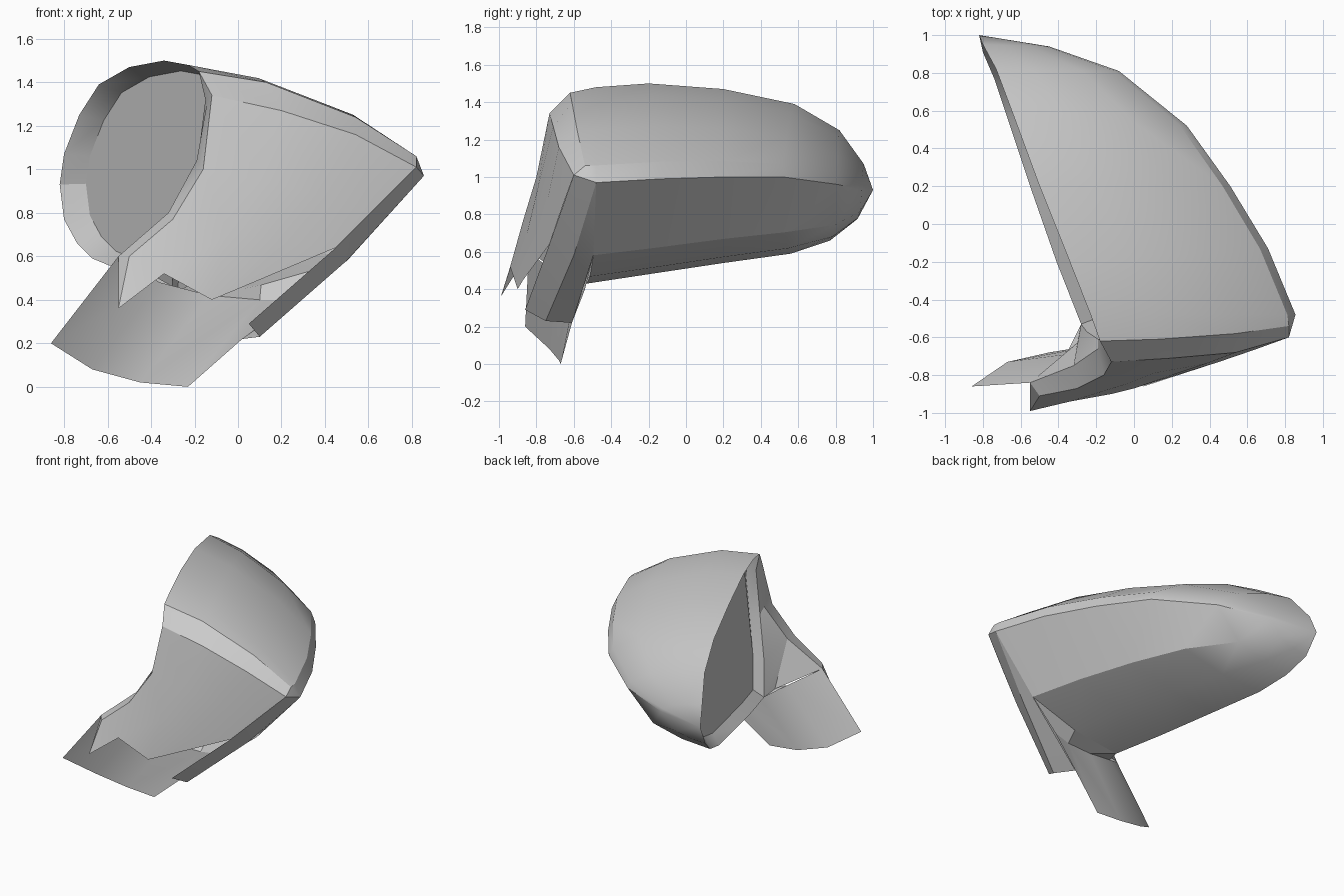
import bpy, bmesh, math
from mathutils import Vector as V

if "Cube" in bpy.data.objects:
    bpy.data.objects.remove(bpy.data.objects["Cube"])


def build(name, strips, polys=()):
    """Skin each strip (list of equal-length point rows) and add loose polygons."""
    bm = bmesh.new()
    for rows in strips:
        grid = [[bm.verts.new(p) for p in row] for row in rows]
        for a, b in zip(grid, grid[1:]):
            for i in range(len(a) - 1):
                bm.faces.new((a[i], a[i + 1], b[i + 1], b[i]))
    for poly in polys:
        bm.faces.new([bm.verts.new(p) for p in poly])
    bmesh.ops.remove_doubles(bm, verts=bm.verts, dist=0.002)
    bmesh.ops.recalc_face_normals(bm, faces=bm.faces)
    me = bpy.data.meshes.new(name)
    bm.to_mesh(me)
    bm.free()
    ob = bpy.data.objects.new(name, me)
    bpy.context.collection.objects.link(ob)
    bpy.context.view_layer.objects.active = ob
    ob.select_set(True)
    bpy.ops.object.shade_smooth_by_angle(angle=math.radians(25))
    ob.select_set(False)
    return ob


# Stations from the far tip to the front: rim top, outer ridge, rim bottom
tip = V((-.82, 1.0, .93))
top = [V(p) for p in [(-.80, .95, 1.07), (-.73, .82, 1.25), (-.64, .58, 1.39),
                      (-.50, .20, 1.47), (-.34, -.20, 1.50), (-.23, -.48, 1.48)]]
ridge = [V(p) for p in [(-.45, .94, .93), (-.08, .81, .96), (.28, .52, 1.0),
                        (.51, .20, 1.0), (.71, -.13, .99), (.855, -.48, .97)]]
low = [V(p) for p in [(-.80, .91, .77), (-.74, .77, .66), (-.67, .56, .59),
                      (-.55, .20, .54), (-.41, -.20, .48), (-.28, -.53, .43)]]
upper_shape = [(0, 0), (.3, .12), (.7, .45), (.96, .82), (1, 1)]
lower_shape = [(.69, .28), (.34, .07), (0, 0)]


def blend(a, b, u, v):
    return V((a.x + (b.x - a.x) * u, a.y + (b.y - a.y) * u, a.z + (b.z - a.z) * v))


sections = [[tip] * 8]
for t, r, l in zip(top, ridge, low):
    sections.append([blend(t, r, u, v) for u, v in upper_shape]
                    + [blend(l, r, u, v) for u, v in lower_shape])
front = sections[-1]

# Bevelled band between the shell and the front panel
crest = [(-.18, -.62, 1.45), (.13, -.61, 1.40), (.54, -.58, 1.24), (.82, -.54, 1.06), front[4]]
panel_top = [(-.12, -.73, 1.34), (.20, -.71, 1.27), (.54, -.68, 1.16), (.82, -.60, 1.01)]
build("housing", [sections, [front[:5], crest, panel_top + panel_top[-1:]]])

# Front panel with its notched lower edge
panel = [panel_top,
         [(-.16, -.80, 1.0), (.10, -.79, .95), (.38, -.74, .88), (.64, -.665, .83)],
         [(-.30, -.87, .77), (-.05, -.85, .70), (.20, -.80, .66), (.45, -.73, .64)],
         [(-.50, -.91, .60), (-.34, -.94, .52), (-.12, -.90, .40), (0, -.87, .45)]]
point = (-.55, -.99, .36)
build("front_panel", [panel], [(panel[3][0], point, panel[3][1])])

# Return edge behind the panel and the web that joins it to the rim
edge = [row[0] for row in panel] + [point]
heel = (-.30, -.63, .46)
inner = [crest[0], (-.14, -.66, 1.32), (-.19, -.66, 1.04), (-.32, -.75, .80),
         (-.55, -.84, .60), (-.55, -.84, .60)]
side = [crest[0], (-.15, -.62, 1.32), (-.19, -.61, 1.0), (-.25, -.57, .70), low[-1]]
build("panel_return", [[[edge[0]] + edge, inner], [inner[:4] + [heel], side]],
      [(inner[3], inner[4], heel)])

# Folded flange along the lower outer edge
build("lower_flange", [[
    [(.82, -.60, 1.01), (.45, -.73, .64), (.05, -.86, .29)],
    [front[4], (.50, -.60, .58), (.10, -.75, .23)],
    [front[4], front[5], (.02, -.61, .22)]]])

# Rim wall and recessed mirror glass
rim = [tip] + top + [V(p) for p in side[:4]] + low[::-1]
centre = V((-.48, .17, .97))
glass = [centre + (p - centre) * .91 + V((.09, -.035, 0)) for p in rim]
build("rim_wall", [[rim + rim[:1], glass + glass[:1]]])
build("mirror_glass", [], [glass])

# Curved mounting foot, running up under the shell to the flange
foot = [(-.86, -.86, .20), (-.67, -.73, .08), (-.45, -.68, .02), (-.23, -.67, 0), (.02, -.61, .22)]
foot_top = [(-.55, -.84, .60), (-.36, -.69, .48), (-.13, -.63, .42),
            (.10, -.59, .40), (.26, -.54, .40)]
build("mounting_foot", [[foot, foot_top],
                        [foot_top[1:], [low[-1], low[-1], front[6], front[5]]]])
